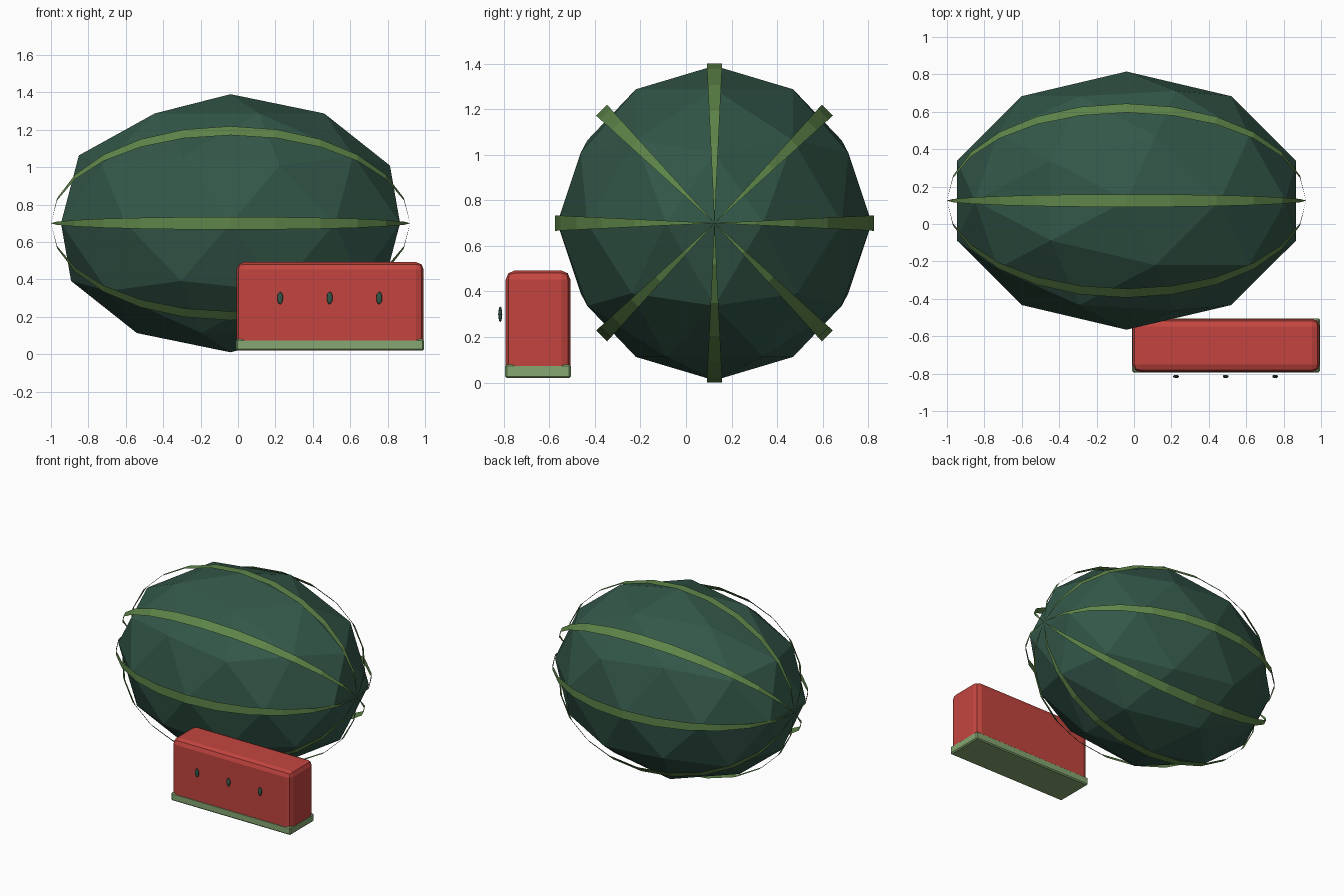
import bpy, bmesh, math
from mathutils import Vector

if "Cube" in bpy.data.objects:
    bpy.data.objects.remove(bpy.data.objects["Cube"])

CENTRE = Vector((-0.04, 0.125, 0.70))


def material(name, rgb):
    m = bpy.data.materials.new(name)
    m.diffuse_color = (*rgb, 1)
    m.use_nodes = True
    m.node_tree.nodes["Principled BSDF"].inputs["Base Color"].default_value = m.diffuse_color
    return m


dark_green = material("dark green", (0.033, 0.095, 0.066))
light_green = material("light green", (0.112, 0.235, 0.067))
red = material("melon red", (0.55, 0.060, 0.050))
pale_green = material("pale green", (0.235, 0.385, 0.165))


def ball(name, subdivisions, loc, radii, mat):
    bpy.ops.mesh.primitive_ico_sphere_add(subdivisions=subdivisions, radius=1, location=loc)
    ob = bpy.context.object
    ob.name = name
    ob.scale = radii
    ob.data.materials.append(mat)
    return ob


def box(name, lo, hi, bevel, segments, mat):
    lo, hi = Vector(lo), Vector(hi)
    bpy.ops.mesh.primitive_cube_add(size=1, location=(lo + hi) / 2)
    ob = bpy.context.object
    ob.name = name
    ob.scale = hi - lo
    bpy.ops.object.transform_apply(location=False, rotation=False, scale=True)
    mod = ob.modifiers.new("bevel", "BEVEL")
    mod.width, mod.segments = bevel, segments
    ob.data.materials.append(mat)
    return ob


# Faceted whole melon
ball("melon", 2, CENTRE, (0.953, 0.69, 0.69), dark_green)

# Tapered stripes running from end to end
STEPS, LONG, ROUND, HALF_WIDTH = 12, 0.96, 0.70, 0.034
for n in range(8):
    a = n * math.pi / 4
    out = Vector((0, math.cos(a), math.sin(a)))
    side = Vector((0, -math.sin(a), math.cos(a)))
    bm = bmesh.new()
    rows = []
    for i in range(STEPS + 1):
        t = math.pi * i / STEPS
        s = math.sin(t)
        mid = Vector((-LONG * math.cos(t), 0, 0)) + out * ROUND * s
        w = side * HALF_WIDTH * max(s, 0.02)
        rows.append((bm.verts.new(mid - w), bm.verts.new(mid + w)))
    for (p, q), (r, s) in zip(rows, rows[1:]):
        bm.faces.new((p, r, s, q))
    bm.normal_update()
    if bm.faces[:][STEPS // 2].normal.dot(out) < 0 if bm.faces.ensure_lookup_table() is None else False:
        bmesh.ops.reverse_faces(bm, faces=bm.faces[:])
    mesh = bpy.data.meshes.new("stripe")
    bm.to_mesh(mesh)
    bm.free()
    ob = bpy.data.objects.new("stripe_%d" % (n + 1), mesh)
    ob.location = CENTRE
    mesh.materials.append(light_green)
    bpy.context.collection.objects.link(ob)

# Cut slice: rind base and red flesh
box("slice_rind", (-0.01, -0.793, 0.02), (0.995, -0.505, 0.08), 0.008, 1, pale_green)
box("slice_flesh", (-0.008, -0.791, 0.022), (0.993, -0.507, 0.492), 0.04, 2, red)

# Seeds just in front of the slice
for i, x in enumerate((0.225, 0.49, 0.755)):
    ball("seed_%d" % (i + 1), 2, (x, -0.815, 0.30), (0.016, 0.009, 0.034), dark_green)
